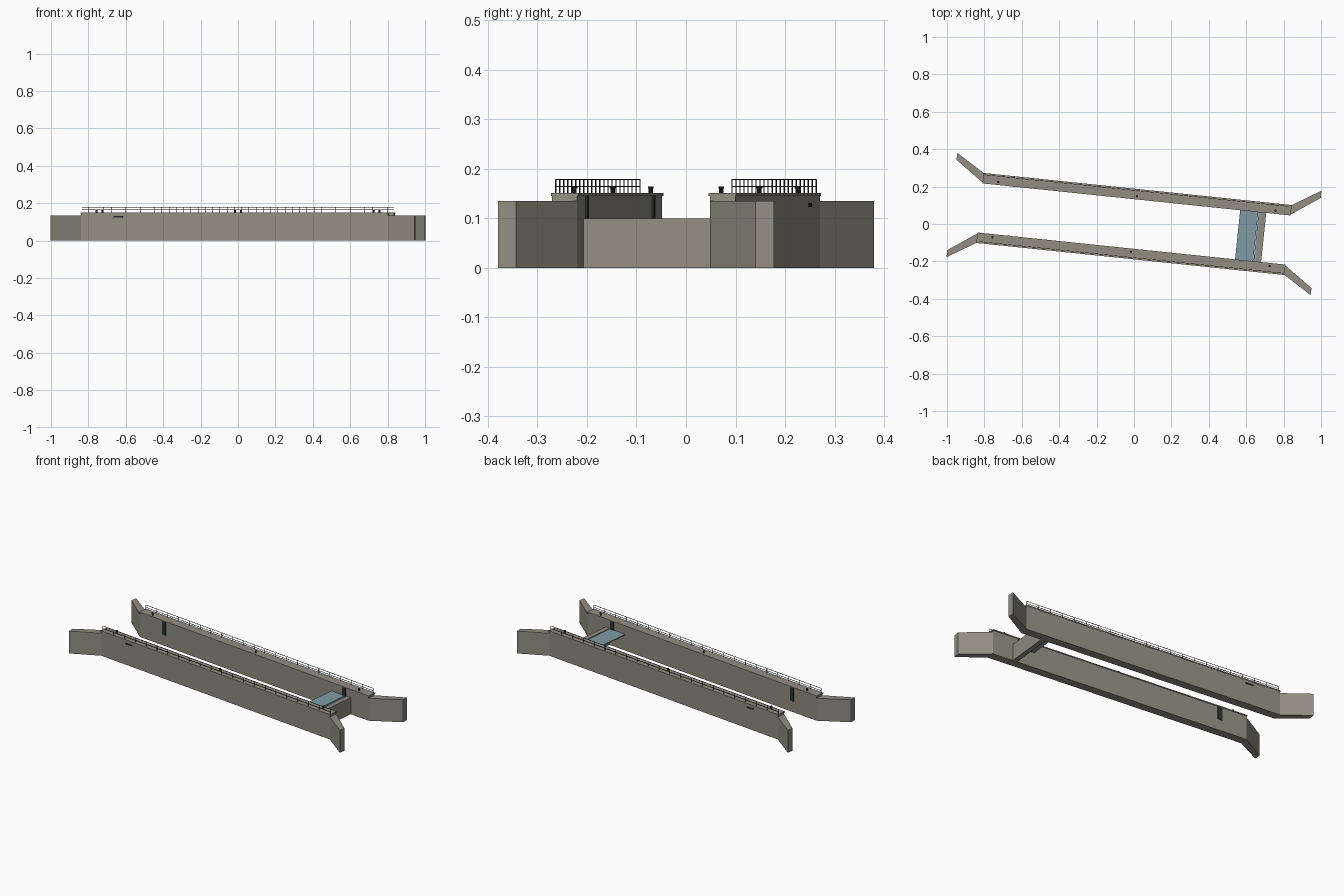
import bpy, bmesh, math
from mathutils import Matrix, Vector

default = bpy.data.objects.get("Cube")
if default:
    bpy.data.objects.remove(default)

# The whole structure lies slightly turned about the vertical axis
TURN = Matrix.Rotation(math.radians(-5.94), 4, 'Z')


def material(name, rgb):
    m = bpy.data.materials.new(name)
    m.use_nodes = True
    m.diffuse_color = (*rgb, 1)
    bsdf = m.node_tree.nodes["Principled BSDF"]
    bsdf.inputs["Base Color"].default_value = (*rgb, 1)
    bsdf.inputs["Roughness"].default_value = 0.8
    return m


concrete = material("concrete", (0.29, 0.27, 0.225))
blue_steel = material("pale blue steel", (0.21, 0.33, 0.38))
black_iron = material("black iron", (0.018, 0.019, 0.019))
dark_green = material("dark green steel", (0.022, 0.035, 0.032))


def finish(bm, name, mat):
    bmesh.ops.recalc_face_normals(bm, faces=bm.faces)
    bm.transform(TURN)
    mesh = bpy.data.meshes.new(name)
    bm.to_mesh(mesh)
    bm.free()
    mesh.materials.append(mat)
    obj = bpy.data.objects.new(name, mesh)
    bpy.context.collection.objects.link(obj)
    return obj


def prism(name, outline, z0, z1, mat):
    bm = bmesh.new()
    base = bm.faces.new([bm.verts.new((x, y, z0)) for x, y in outline])
    top = bmesh.ops.extrude_face_region(bm, geom=[base])["geom"]
    bmesh.ops.translate(bm, vec=(0, 0, z1 - z0),
                        verts=[v for v in top if isinstance(v, bmesh.types.BMVert)])
    return finish(bm, name, mat)


def add_box(bm, x0, x1, y0, y1, z0, z1):
    centre = Vector((x0 + x1, y0 + y1, z0 + z1)) / 2
    size = (abs(x1 - x0), abs(y1 - y0), abs(z1 - z0))
    bmesh.ops.create_cube(bm, size=1, matrix=Matrix.Translation(centre) @ Matrix.Diagonal((*size, 1)))


def box(name, mat, *limits):
    bm = bmesh.new()
    add_box(bm, *limits)
    return finish(bm, name, mat)


def add_cylinder(bm, x, y, z0, z1, r):
    bmesh.ops.create_cone(bm, cap_ends=True, segments=10, radius1=r, radius2=r, depth=z1 - z0,
                          matrix=Matrix.Translation((x, y, (z0 + z1) / 2)))


HALF, INNER, OUTER = 0.825, 0.135, 0.186
DECK, RAIL_TOP, RAIL_Y = 0.151, 0.178, 0.179

for side, s in (("left_bank", 1), ("right_bank", -1)):
    # Long chamber wall with an overhanging coping
    box(side + "_wall", concrete, -HALF, HALF, s * INNER, s * OUTER, 0, 0.145)
    box(side + "_coping", concrete, -HALF - 0.003, HALF + 0.003,
        s * (INNER - 0.003), s * (OUTER + 0.002), 0.145, DECK)

    # Splayed wing walls at both ends
    for end, e in (("east", 1), ("west", -1)):
        outline = [(HALF, INNER), (0.98, 0.243), (0.978, 0.28), (HALF, OUTER)]
        prism(f"{side}_{end}_wing", [(e * x, s * y) for x, y in outline], 0, 0.135, concrete)

        # Ladder panel on the chamber face
        box(f"{side}_{end}_ladder", dark_green, e * 0.65 - 0.014, e * 0.65 + 0.014,
            s * INNER, s * (INNER - 0.004), 0.066, 0.146)

    # Handrail along the outer edge
    bm = bmesh.new()
    for i in range(22):
        x = -0.82 + i * 1.64 / 21
        add_box(bm, x - 0.001, x + 0.001, s * RAIL_Y - 0.001, s * RAIL_Y + 0.001, DECK, RAIL_TOP)
    for z in (0.164, RAIL_TOP):
        add_box(bm, -0.82, 0.82, s * RAIL_Y - 0.001, s * RAIL_Y + 0.001, z - 0.001, z + 0.001)
    finish(bm, side + "_handrail", black_iron)

    # Mooring bollards with a wider cap
    bm = bmesh.new()
    for x in (-0.745, 0, 0.745):
        add_cylinder(bm, x, s * 0.149, DECK, 0.160, 0.0045)
        add_cylinder(bm, x, s * 0.149, 0.160, 0.164, 0.006)
    finish(bm, side + "_bollards", black_iron)

    # Small plate on the outer face
    box(side + "_outer_plate", black_iron, -0.65, -0.60,
        s * OUTER, s * (OUTER + 0.002), 0.123, 0.131)

# Sill across the channel, with the flap gate lying behind it
box("sill", concrete, 0.669, 0.697, -INNER, INNER, 0, 0.10)
box("gate_panel", blue_steel, 0.557, 0.654, -INNER, INNER, 0.092, 0.098)
box("gate_hinge_strip", blue_steel, 0.656, 0.669, -INNER, INNER, 0.088, 0.095)
